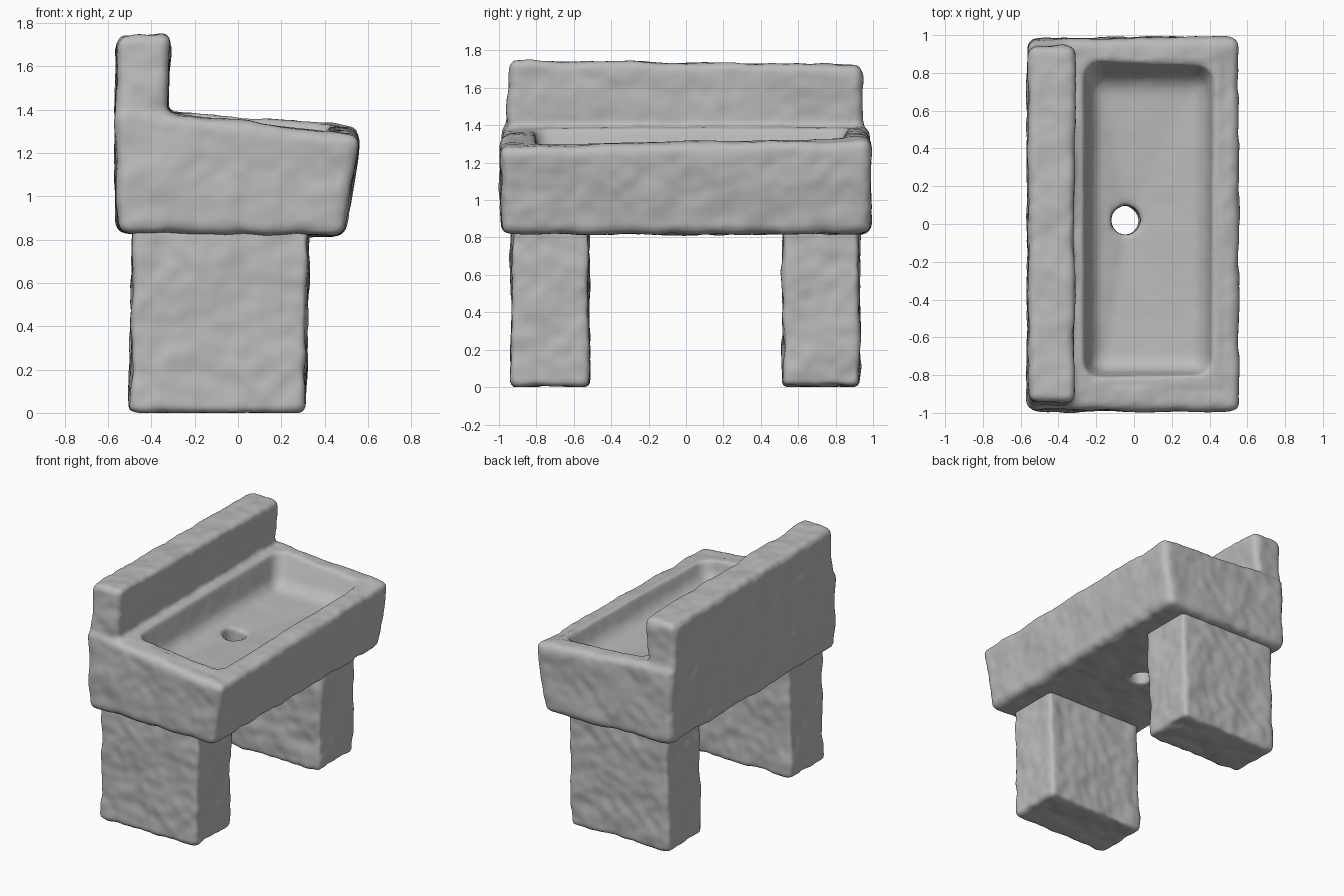
import bpy, bmesh
from mathutils import Vector, noise

cube = bpy.data.objects.get("Cube")
if cube:
    bpy.data.objects.remove(cube, do_unlink=True)

stone = bpy.data.materials.new("grey stone")
stone.use_nodes = True
stone.diffuse_color = (0.5, 0.5, 0.5, 1)
stone.node_tree.nodes["Principled BSDF"].inputs["Base Color"].default_value = (0.5, 0.5, 0.5, 1)


def block(name, points, radius):
    """Convex block through the points, with rounded edges."""
    bm = bmesh.new()
    for p in points:
        bm.verts.new(p)
    bmesh.ops.convex_hull(bm, input=bm.verts)
    bmesh.ops.dissolve_limit(bm, angle_limit=0.02, verts=bm.verts, edges=bm.edges)
    sharp = [e for e in bm.edges if e.calc_face_angle(0) > 0.6]
    bmesh.ops.bevel(bm, geom=sharp, offset=radius, segments=4, profile=0.5,
                    affect='EDGES', clamp_overlap=True)
    bmesh.ops.recalc_face_normals(bm, faces=bm.faces)
    mesh = bpy.data.meshes.new(name)
    bm.to_mesh(mesh)
    bm.free()
    obj = bpy.data.objects.new(name, mesh)
    bpy.context.collection.objects.link(obj)
    return obj


def ring(x0, x1, y0, y1, za, zb=None):
    """Rectangle of corners, height za at the back (x0) and zb at the front (x1)."""
    zb = za if zb is None else zb
    return [(x, y, z) for x, z in ((x0, za), (x1, zb)) for y in (y0, y1)]


def combine(obj, other, operation):
    mod = obj.modifiers.new(operation.title(), 'BOOLEAN')
    mod.operation, mod.solver, mod.object = operation, 'EXACT', other
    other.hide_render = True


def weather(obj, rough=1.0, helpers=()):
    """Fuse the block, soften it and give it an uneven hewn surface."""
    remesh = obj.modifiers.new("Fuse", 'REMESH')
    remesh.mode, remesh.voxel_size = 'VOXEL', 0.016
    soften = obj.modifiers.new("Soften", 'SMOOTH')
    soften.factor, soften.iterations = 0.5, 5
    bpy.context.view_layer.update()
    graph = bpy.context.evaluated_depsgraph_get()
    mesh = bpy.data.meshes.new_from_object(obj.evaluated_get(graph))
    obj.modifiers.clear()
    obj.data = mesh
    for h in helpers:
        bpy.data.objects.remove(h, do_unlink=True)
    moves = []
    for v in mesh.vertices:
        p = v.co
        # The hollow is worn smooth; the outer faces stay rough
        worn = -0.3 < p.x < 0.46 and abs(p.y) < 0.87 and p.z > 0.9
        amount = 0.25 if worn else rough
        d = 0.013 * noise.noise(p * 5) + 0.006 * noise.noise(p * 13 + Vector((3, 1, 2)))
        moves.append(v.normal * d * amount)
    for v, m in zip(mesh.vertices, moves):
        v.co += m
        v.co.z = max(v.co.z, 0)
    mesh.materials.clear()
    mesh.materials.append(stone)
    for f in mesh.polygons:
        f.use_smooth = True
        f.material_index = 0


# Trough body: sloping rim, leaning front
basin = block("basin",
              ring(-0.56, 0.49, -0.99, 0.985, 0.835, 0.815)
              + [(-0.565, -0.985, 1.41), (-0.565, 0.975, 1.41),
                 (0.565, -0.995, 1.28), (0.56, 0.99, 1.32)], 0.05)

# Hollow with flared walls and a floor falling to the drain
hollow = block("hollow_cutter",
               ring(-0.215, 0.365, -0.77, 0.76, 1.16)
               + ring(-0.32, 0.52, -0.86, 0.98, 1.62)
               + [(-0.04, 0.02, 1.125)], 0.075)
combine(basin, hollow, 'DIFFERENCE')

# Upright slab along the back
splash = block("backsplash",
               ring(-0.565, -0.345, -0.965, 0.955, 1.2)
               + [(-0.56, -0.945, 1.75), (-0.56, 0.94, 1.72),
                  (-0.31, -0.945, 1.75), (-0.31, 0.94, 1.72)], 0.045)
combine(basin, splash, 'UNION')

# Drain hole
bpy.ops.mesh.primitive_cylinder_add(vertices=32, radius=0.078, depth=1, location=(-0.045, 0.02, 1))
drain = bpy.context.object
drain.name = "drain_cutter"
combine(basin, drain, 'DIFFERENCE')
weather(basin, 1.0, (hollow, splash, drain))

# Two block legs
for name, y0, y1 in (("right_leg", -0.93, -0.52), ("left_leg", 0.52, 0.925)):
    leg = block(name, ring(-0.505, 0.305, y0, y1, 0.005) + ring(-0.48, 0.33, y0, y1, 0.87), 0.025)
    weather(leg, 1.2)
